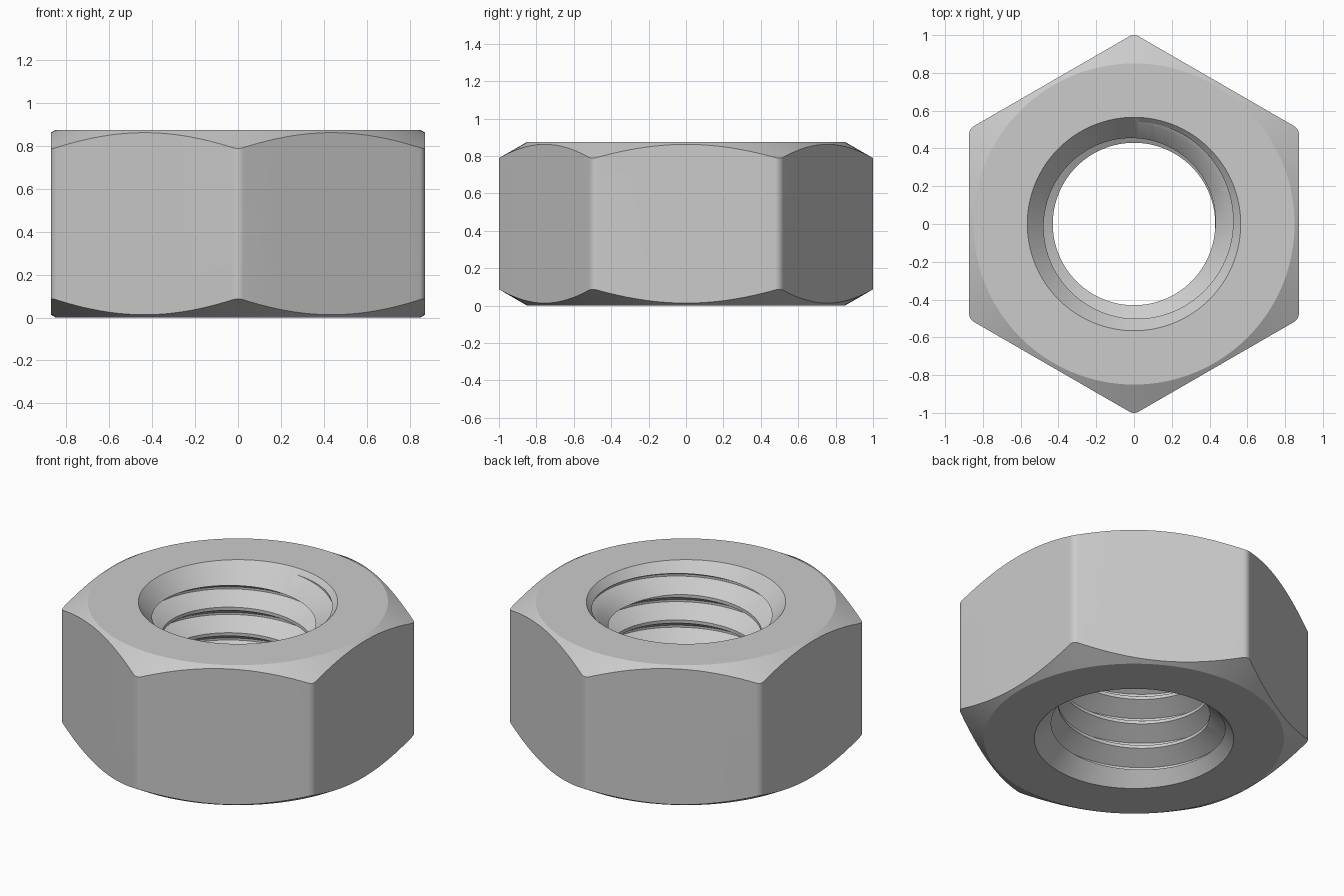
import bpy, bmesh
from math import sin, cos, pi, radians, tan

if "Cube" in bpy.data.objects:
    bpy.data.objects.remove(bpy.data.objects["Cube"])

HEIGHT = 0.875
SEG = 128
PITCH, MINOR, MAJOR = 0.16, 0.43, 0.54
SLOPE = tan(radians(30))


def skin(name, rings):
    """Solid from a stack of closed point rings, capped at both ends."""
    bm = bmesh.new()
    loops = [[bm.verts.new(p) for p in ring] for ring in rings]
    n = len(loops[0])
    for a, b in zip(loops, loops[1:]):
        for i in range(n):
            j = (i + 1) % n
            bm.faces.new((a[i], a[j], b[j], b[i]))
    bm.faces.new(loops[0])
    bm.faces.new(loops[-1])
    bmesh.ops.recalc_face_normals(bm, faces=bm.faces)
    me = bpy.data.meshes.new(name)
    bm.to_mesh(me)
    bm.free()
    ob = bpy.data.objects.new(name, me)
    bpy.context.collection.objects.link(ob)
    return ob


def lathe(name, profile):
    return skin(name, [[(r * cos(2 * pi * i / SEG), r * sin(2 * pi * i / SEG), z)
                        for i in range(SEG)] for r, z in profile])


def combine(ob, cutter, operation):
    mod = ob.modifiers.new(cutter.name, 'BOOLEAN')
    mod.operation, mod.solver, mod.object = operation, 'EXACT', cutter
    bpy.context.view_layer.update()
    dg = bpy.context.evaluated_depsgraph_get()
    me = bpy.data.meshes.new_from_object(ob.evaluated_get(dg))
    ob.modifiers.clear()
    ob.data = me
    bpy.data.objects.remove(cutter)


# hexagonal body with slightly rounded corners
FILLET, STEPS = 0.05, 6
outline = []
for k in range(6):
    mid = radians(90 + 60 * k)
    for s in range(STEPS + 1):
        a = mid + radians(-30 + 60 * s / STEPS)
        c = 1 - FILLET
        outline.append((c * cos(mid) + FILLET * cos(a), c * sin(mid) + FILLET * sin(a)))
nut = skin("hex_nut", [[(x, y, z) for x, y in outline] for z in (-0.1, HEIGHT + 0.1)])

# conical chamfer on the top and bottom corners
rise = 0.25 * SLOPE
combine(nut, lathe("chamfer_cone", [(0.85, 0), (1.1, rise), (1.1, HEIGHT - rise),
                                    (0.85, HEIGHT)]), 'INTERSECT')

# countersunk bore
RIM, K = 0.565, 0.88
depth = (RIM - MINOR) / K
wide = RIM + 0.1 * K
combine(nut, lathe("bore", [(wide, -0.1), (MINOR, depth), (MINOR, HEIGHT - depth),
                            (wide, HEIGHT + 0.1)]), 'DIFFERENCE')

# right-handed helical thread groove
INNER, ROOT = 0.415, 0.0065
half = ROOT + (MAJOR - INNER) * SLOPE
section = [(INNER, -half), (MAJOR, -ROOT), (MAJOR, ROOT), (INNER, half)]
PER_TURN = 96
rings = []
for i in range(int(-4.9 * PER_TURN), int(1.75 * PER_TURN)):
    t = i / PER_TURN
    a = pi / 2 + 2 * pi * t
    rings.append([(r * cos(a), r * sin(a), 0.694 + PITCH * t + dz) for r, dz in section])
combine(nut, skin("thread_groove", rings), 'DIFFERENCE')

bpy.ops.object.select_all(action='DESELECT')
nut.select_set(True)
bpy.context.view_layer.objects.active = nut
bpy.ops.object.shade_smooth_by_angle(angle=radians(22))
